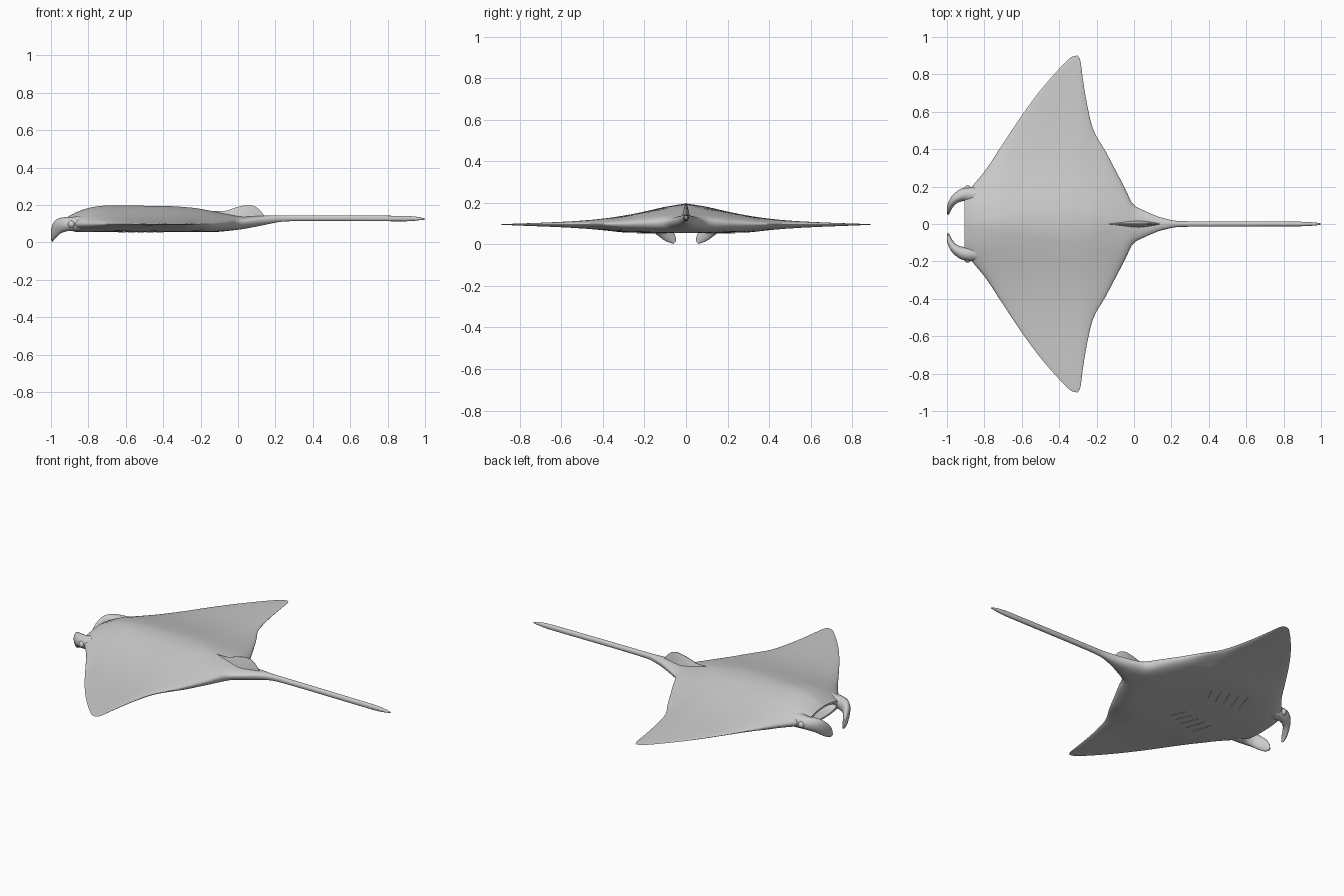
import bpy, bmesh, math
from mathutils import Vector

if "Cube" in bpy.data.objects:
    bpy.data.objects.remove(bpy.data.objects["Cube"])


def curve(*pts):
    """Monotone cubic through (x, value) points."""
    xs, ys = zip(*pts)
    d = [(ys[i + 1] - ys[i]) / (xs[i + 1] - xs[i]) for i in range(len(xs) - 1)]
    m = [d[0]] + [2 * a * b / (a + b) if a * b > 0 else 0 for a, b in zip(d, d[1:])] + [d[-1]]

    def f(x):
        x = min(max(x, xs[0]), xs[-1])
        i = max(k for k in range(len(d)) if xs[k] <= x)
        h = xs[i + 1] - xs[i]
        t = (x - xs[i]) / h
        return (ys[i] * (1 + 2 * t) * (1 - t) ** 2 + ys[i + 1] * t * t * (3 - 2 * t)
                + h * m[i] * t * (1 - t) ** 2 + h * m[i + 1] * t * t * (t - 1))
    return f


def finish(name, bm, mirror=False, angle=40):
    bmesh.ops.recalc_face_normals(bm, faces=bm.faces)
    me = bpy.data.meshes.new(name)
    bm.to_mesh(me)
    bm.free()
    ob = bpy.data.objects.new(name, me)
    bpy.context.collection.objects.link(ob)
    bpy.ops.object.select_all(action='DESELECT')
    ob.select_set(True)
    bpy.context.view_layer.objects.active = ob
    bpy.ops.object.shade_smooth_by_angle(angle=math.radians(angle))
    if mirror:
        mod = ob.modifiers.new("mirror", 'MIRROR')
        mod.use_axis = (False, True, False)
    return ob


def loft(name, rings, **kw):
    bm = bmesh.new()
    vs = [[bm.verts.new(p) for p in r] for r in rings]
    for a, b in zip(vs, vs[1:]):
        for i in range(len(a)):
            j = (i + 1) % len(a)
            bm.faces.new((a[i], a[j], b[j], b[i]))
    bm.faces.new(vs[0])
    bm.faces.new(vs[-1])
    return finish(name, bm, **kw)


# body, wings and tail: one loft along x
width = curve((-.905, .16), (-.87, .195), (-.85, .22), (-.8, .28), (-.7, .43), (-.6, .58),
              (-.5, .715), (-.4, .83), (-.36, .87), (-.33, .895), (-.305, .9), (-.288, .88),
              (-.277, .8), (-.262, .7), (-.245, .61), (-.22, .51), (-.15, .385), (-.1, .29),
              (-.05, .195), (0, .1), (.04, .078), (.08, .06), (.15, .033), (.25, .015),
              (.9, .012), (.97, .008), (1, .003))
ridge = curve((-.905, .14), (-.85, .168), (-.77, .19), (-.7, .197), (-.4, .195), (-.25, .186),
              (-.15, .17), (-.05, .15), (.03, .138), (.1, .141), (.2, .145), (.9, .142),
              (.97, .135), (1, .128))
belly = curve((-.905, .065), (-.85, .055), (-.15, .055), (0, .068), (.1, .085), (.25, .112),
              (.35, .115), (.9, .113), (1, .122))
rim = curve((-.905, .1), (-.3, .096), (-.1, .1), (0, .107), (.25, .13), (.9, .128), (1, .126))
top_fall = curve((0, 1), (.1, .85), (.2, .63), (.35, .37), (.5, .22), (.7, .13), (.9, .08))
low_fall = curve((0, 1), (.3, .97), (.4, .7), (.6, .4), (.8, .25), (.9, .15))


def section(x, n=56):
    pts = []
    for i in range(n):
        a = 2 * math.pi * i / n
        t = abs(math.cos(a))
        y = width(x) * t
        edge = math.sqrt(max(0, 1 - t ** 2.5))
        if math.sin(a) >= 0:
            z = rim(x) + (ridge(x) - rim(x)) * top_fall(y) * edge
        else:
            z = rim(x) - (rim(x) - belly(x)) * low_fall(y) * edge
        pts.append(Vector((x, math.copysign(y, math.cos(a)), z)))
    return pts


xs = {round(-.905 + 1.205 * i / 70, 4) for i in range(71)}
xs |= {round(-.35 + .12 * i / 24, 4) for i in range(25)}
xs |= {.45, .6, .75, .9, .94, .97, .985, 1}
rings = [section(x) for x in sorted(xs)]
# mouth cavity: inset lip pushed back into the head
c = Vector((-.905, 0, .1))
for dx, sy, sz in ((0, .72, .75), (.03, .68, .68), (.08, .5, .45)):
    rings.insert(0, [Vector((c.x + dx, p.y * sy, c.z + (p.z - c.z) * sz)) for p in section(-.905)])
loft("body", rings)

# curled head lobes, flattened and turning inward and down
ts = (0, 1, 2, 3, 4, 5)
lobe = [curve(*zip(ts, v)) for v in (
    (-.84, -.9, -.95, -.978, -.99, -.994),   # x
    (.155, .158, .138, .105, .075, .054),    # y
    (.1, .099, .09, .062, .033, .01),        # z
    (.045, .037, .026, .017, .011, .004),    # half thickness
    (.04, .037, .04, .036, .027, .01))]      # half breadth
rings = []
for k in range(26):
    t = k / 5
    p = Vector([f(t) for f in lobe[:3]])
    tan = Vector([f(min(t + .1, 5)) - f(max(t - .1, 0)) for f in lobe[:3]]).normalized()
    side = tan.cross(Vector((0, 0, 1))).normalized()
    up = side.cross(tan)
    ring = [p + side * lobe[3](t) * math.cos(a) + up * lobe[4](t) * math.sin(a)
            for a in (2 * math.pi * i / 20 for i in range(20))]
    for q in ring:
        q.z, q.x = max(q.z, 0), max(q.x, -1)
    rings.append(ring)
loft("head_lobe", rings, mirror=True)

# eyes
bm = bmesh.new()
bmesh.ops.create_uvsphere(bm, u_segments=16, v_segments=10, radius=.02)
bmesh.ops.translate(bm, verts=bm.verts, vec=(-.89, .186, .097))
finish("eye", bm, mirror=True)

# dorsal fin at the tail root
fin_top = curve((-.17, .168), (-.08, .168), (0, .19), (.06, .2), (.09, .193), (.12, .17), (.14, .143))
fin_half = curve((-.17, .002), (-.08, .014), (.02, .02), (.08, .014), (.14, .003))
rings = []
for i in range(25):
    x = -.17 + .31 * i / 24
    z, w = fin_top(x), fin_half(x)
    mid = .125 + (z - .125) * .7
    rings.append([(x, -w, .125), (x, -w * .5, mid), (x, -w * .12, z),
                  (x, w * .12, z), (x, w * .5, mid), (x, w, .125)])
loft("dorsal_fin", rings)

# five gill slits on each side of the belly
bm = bmesh.new()
for i in range(5):
    x, half = -.62 + i * .05, .06 - i * .005
    y = .175 - i * .01
    new = bmesh.ops.create_cube(bm, size=1)["verts"]
    for v in new:
        s = v.co.y * 2
        v.co = Vector((x + v.co.x * .012 * (1.2 - abs(s)) + .02 * s, y + half * s, .056 + v.co.z * .006))
finish("gill_slits", bm, mirror=True)
